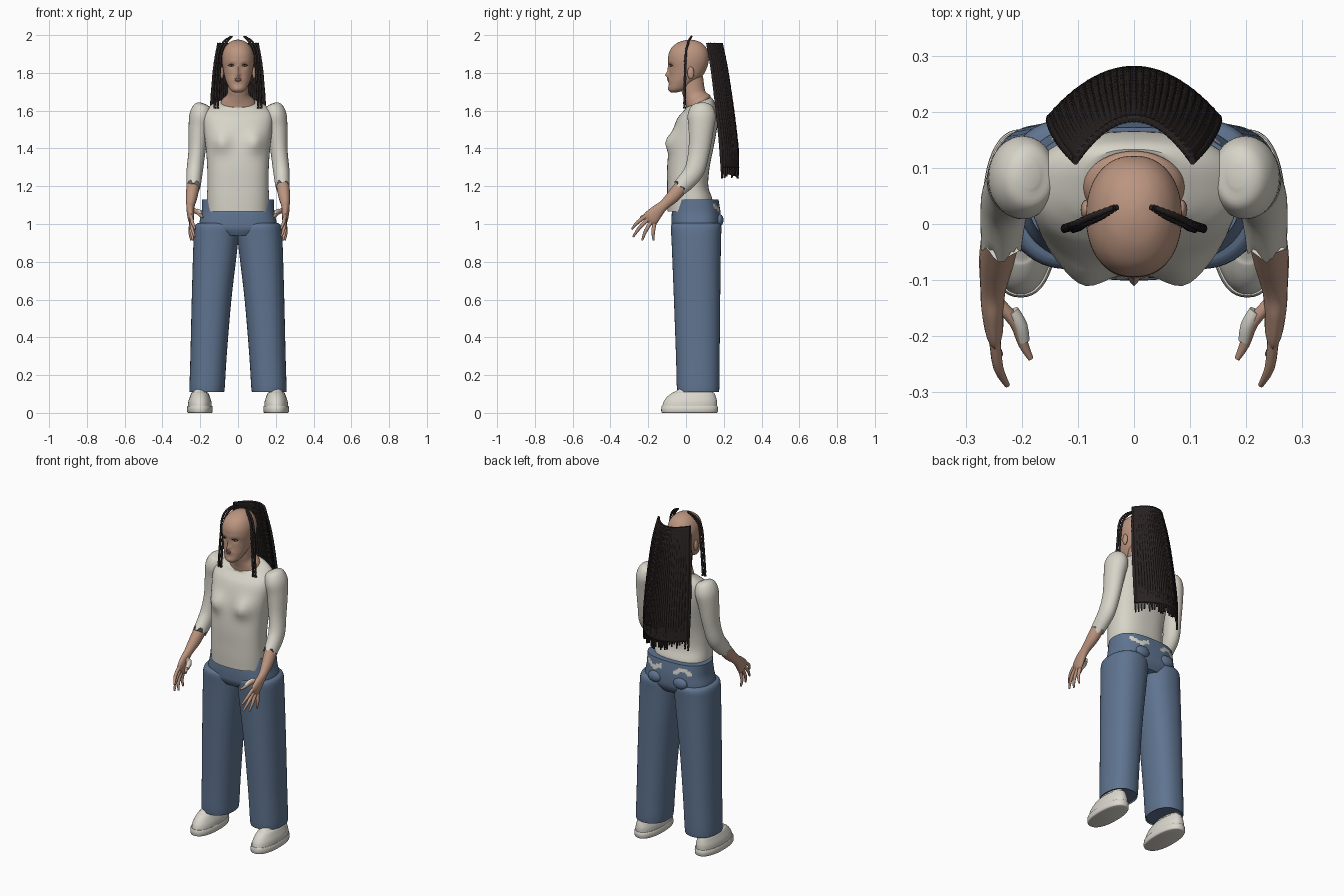
import bpy, bmesh, math, random
from mathutils import Vector

random.seed(4)
if "Cube" in bpy.data.objects:
    bpy.data.objects.remove(bpy.data.objects["Cube"])


def material(name, rgb):
    m = bpy.data.materials.new(name)
    m.use_nodes = True
    m.diffuse_color = (*rgb, 1)
    m.node_tree.nodes["Principled BSDF"].inputs["Base Color"].default_value = (*rgb, 1)
    return m


SKIN = material("skin", (0.50, 0.30, 0.215))
SHIRT = material("off_white_cloth", (0.68, 0.66, 0.58))
DENIM = material("blue_denim", (0.115, 0.175, 0.28))
SHOE = material("shoe_white", (0.70, 0.68, 0.61))
HAIR = material("dark_hair", (0.022, 0.016, 0.016))
LIP = material("lips", (0.36, 0.17, 0.14))
EYE = material("eye_white", (0.6, 0.57, 0.52))
made = []


def spline(keys, steps):
    """Catmull-Rom interpolation of equal-length tuples."""
    out = []
    for i in range(len(keys) - 1):
        a, b, c, d = (keys[max(0, min(len(keys) - 1, i + k))] for k in (-1, 0, 1, 2))
        for s in range(steps):
            t = s / steps
            out.append([q + 0.5 * t * (r - p + t * (2*p - 5*q + 4*r - w + t * (3*(q - r) + w - p)))
                        for p, q, r, w in zip(a, b, c, d)])
    return out + [list(keys[-1])]


def skin_rings(name, rings, mat, closed=True):
    """Bridge rows of points into one surface, capped when closed."""
    bm = bmesh.new()
    rows = [[bm.verts.new(p) for p in ring] for ring in rings]
    n = len(rows[0])
    for a, b in zip(rows, rows[1:]):
        for i in range(n if closed else n - 1):
            j = (i + 1) % n
            bm.faces.new((a[i], a[j], b[j], b[i]))
    if closed:
        bm.faces.new(rows[0])
        bm.faces.new(rows[-1])
    bmesh.ops.recalc_face_normals(bm, faces=bm.faces)
    mesh = bpy.data.meshes.new(name)
    bm.to_mesh(mesh)
    bm.free()
    mesh.materials.append(mat)
    obj = bpy.data.objects.new(name, mesh)
    bpy.context.collection.objects.link(obj)
    made.append(obj)
    return obj


def loft(name, keys, mat, cx=0, n=48, power=2.0, steps=4):
    """Stack rounded sections: height, x shift, half width, front y, back y, tilt."""
    rings = []
    for z, dx, rx, front, back, tilt in spline(keys, steps):
        cy, ry, ring = (front + back) / 2, (back - front) / 2, []
        for i in range(n):
            c, s = math.cos(math.tau * i / n), math.sin(math.tau * i / n)
            x = math.copysign(abs(c) ** (2 / power), c) * rx
            y = math.copysign(abs(s) ** (2 / power), s) * ry
            ring.append((cx + dx + x, cy + y, z + tilt * y))
        rings.append(ring)
    return skin_rings(name, rings, mat)


def tube(name, keys, mat, side=1, n=20, steps=5, jag=0, braid=0):
    """Sweep an oval along x, y, z, x radius, cross radius."""
    path, rings = spline(keys, steps), []
    for i, (x, y, z, a, b) in enumerate(path):
        lo, hi = path[max(i - 1, 0)], path[min(i + 1, len(path) - 1)]
        t = (Vector(hi[:3]) - Vector(lo[:3])).normalized()
        u = t.cross(Vector((1, 0, 0))).normalized()
        v = u.cross(t)
        w = 1 + braid * (-1) ** i
        ring = []
        for k in range(n):
            ang = math.tau * k / n
            p = Vector((x, y, z)) + v * a * w * math.cos(ang) + u * b * w * math.sin(ang)
            if jag and i == len(path) - 1:
                p += t * jag * (math.sin(ang * 5) + random.uniform(-0.5, 0.5))
            ring.append((p.x * side, p.y, p.z))
        rings.append(ring)
    return skin_rings(name, rings, mat)


def bumps(obj, items):
    """Push the front surface in or out around chosen spots."""
    for v in obj.data.vertices:
        if v.co.y < 0.0:
            x, z = v.co.x, v.co.z
            v.co.y += sum(d * math.exp(-((abs(x) - px) / sx) ** 2 - ((z - pz) / sz) ** 2)
                          for px, pz, sx, sz, d in items)


def blob(name, loc, size, mat):
    x, y, z = size
    keys = [(loc[2] + z * math.sin(a), 0, x * math.cos(a), loc[1] - y * math.cos(a),
             loc[1] + y * math.cos(a), 0) for a in (k * math.pi / 10 for k in range(-5, 6))]
    keys = [(k[0], 0, max(k[2], x * .02), k[3], k[4] + y * .02, 0) for k in keys]
    return loft(name, keys, mat, cx=loc[0], n=20, steps=1)


# Head, face and neck
head = loft("head", [
    (1.697, 0, .02, -.08, -.045, 0), (1.712, 0, .042, -.091, 0, 0), (1.75, 0, .061, -.09, .05, 0),
    (1.78, 0, .071, -.088, .085, 0), (1.82, 0, .079, -.088, .108, 0), (1.86, 0, .085, -.094, .12, 0),
    (1.90, 0, .083, -.092, .12, 0), (1.935, 0, .07, -.075, .106, 0), (1.96, 0, .048, -.043, .08, 0),
    (1.972, 0, .024, -.01, .05, 0), (1.976, 0, .003, .015, .025, 0)], SKIN, n=96, power=2.2)
bumps(head, [(0, 1.788, .012, .013, -.021), (0, 1.815, .008, .022, -.011), (.035, 1.838, .017, .012, .009),
             (0, 1.763, .024, .012, -.008), (0, 1.715, .022, .013, -.005), (.03, 1.857, .025, .008, -.003)])
blob("upper_lip", (0, -.094, 1.768), (.018, .006, .0045), LIP)
blob("lower_lip", (0, -.093, 1.760), (.016, .006, .005), LIP)
loft("neck", [(1.59, 0, .10, .005, .125, .4), (1.65, 0, .088, .0, .130, .4), (1.68, 0, .062, -.012, .112, .2),
              (1.71, 0, .055, -.025, .10, 0), (1.78, 0, .054, -.03, .09, 0)], SKIN)

# Shirt body
torso = loft("shirt_body", [
    (1.065, 0, .163, -.098, .14, 0), (1.13, 0, .165, -.10, .14, 0), (1.20, 0, .162, -.10, .118, 0),
    (1.30, 0, .163, -.10, .125, 0), (1.40, 0, .170, -.09, .145, 0), (1.50, 0, .182, -.068, .163, 0),
    (1.56, 0, .186, -.045, .165, 0), (1.60, 0, .175, -.02, .16, .1), (1.63, 0, .135, -.006, .147, .3),
    (1.643, 0, .092, -.003, .133, .4)], SHIRT, n=72, power=2.5)
bumps(torso, [(.09, 1.435, .05, .05, -.035)])

# Hips with torn patches at the back
hips = loft("jeans_waist", [
    (.94, 0, .12, -.06, .16, 0), (.97, 0, .19, -.075, .178, 0), (1.0, 0, .205, -.078, .185, 0),
    (1.06, 0, .193, -.075, .183, 0), (1.13, 0, .19, -.06, .172, 0)], DENIM, n=96, power=2.6, steps=8)
hips.data.materials.append(SHIRT)
for f in hips.data.polygons:
    c = f.center
    if c.y > .08 and .045 < abs(c.x) < .15 and abs(c.z - 1.087 - .012 * math.sin(c.x * 50)) < .013:
        f.material_index = 1

for side, label in ((1, "left"), (-1, "right")):
    # Facial details
    blob(label + "_eye", (side * .035, -.078, 1.838), (.013, .006, .005), EYE)
    blob(label + "_iris", (side * .035, -.0825, 1.838), (.005, .003, .0045), HAIR)
    tube(label + "_eyelid", [(.02, -.083, 1.840, .002, .002), (.035, -.085, 1.845, .002, .002),
                             (.051, -.073, 1.839, .002, .002)], HAIR, side, n=8)
    blob(label + "_ear", (side * .085, .025, 1.80), (.010, .018, .033), SKIN)

    # Trouser leg
    loft(label + "_trouser_leg", [
        (.118, side * .164, .085, -.04, .168, 0), (.124, side * .164, .093, -.048, .176, 0),
        (.3, side * .156, .096, -.053, .178, 0), (.6, side * .140, .105, -.064, .181, 0),
        (.9, side * .118, .118, -.076, .185, 0), (.985, side * .113, .116, -.080, .187, 0),
        (1.005, side * .112, .10, -.065, .172, 0)], DENIM, power=2.3)
    blob(label + "_back_pocket", (side * .085, .176, 1.02), (.045, .022, .033), DENIM)

    # Shoe
    loft(label + "_sole", [(0, 0, .062, -.126, .162, 0), (.006, 0, .068, -.131, .168, 0),
                           (.034, 0, .067, -.130, .168, 0), (.037, 0, .062, -.125, .162, 0)],
         SHOE, cx=side * .202, power=2.3, steps=2)
    loft(label + "_shoe_upper", [(.034, 0, .063, -.126, .164, 0), (.06, 0, .061, -.118, .164, 0),
                                 (.085, 0, .053, -.10, .158, 0), (.105, 0, .045, -.075, .15, 0),
                                 (.112, 0, .038, -.06, .14, 0), (.15, 0, .037, -.0, .13, 0)],
         SHOE, cx=side * .202, power=2.2)

    # Sleeve with ragged cuff, then bare forearm and hand
    tube(label + "_sleeve", [
        (.183, .085, 1.638, .015, .02), (.187, .085, 1.624, .045, .055), (.197, .083, 1.575, .060, .074),
        (.208, .08, 1.5, .054, .066), (.218, .068, 1.38, .045, .056), (.23, .04, 1.275, .043, .052),
        (.236, -.028, 1.195, .037, .044)], SHIRT, side, n=40, jag=.014)
    tube(label + "_forearm_and_palm", [
        (.234, .0, 1.23, .035, .038), (.244, -.06, 1.155, .032, .036), (.251, -.115, 1.102, .023, .027),
        (.252, -.15, 1.07, .020, .034), (.249, -.185, 1.032, .016, .042), (.246, -.202, 1.014, .008, .034)],
         SKIN, side)
    tips = {"index": (.226, -.287, .972), "middle": (.230, -.280, .932),
            "ring": (.238, -.232, .914), "little": (.248, -.172, .914)}
    for i, (finger, tip) in enumerate(tips.items()):
        off = (.03 - .02 * i) * .7
        base = Vector((.248, -.188 - off, 1.024 + off))
        mid = base.lerp(Vector(tip), .55) + Vector((.006, -.004, .004))
        tube(f"{label}_{finger}_finger", [(*base, .010, .011), (*mid, .009, .0095),
                                          (*tip, .005, .005)], SKIN, side, n=12, steps=3)
    tube(label + "_thumb", [(.243, -.14, 1.075, .012, .014), (.212, -.175, 1.062, .011, .013),
                            (.197, -.215, 1.045, .009, .010), (.184, -.24, 1.035, .005, .006)],
         SKIN, side, n=12, steps=3)
    tube(label + "_thumb_scrap", [(.217, -.155, 1.068, .012, .014), (.203, -.18, 1.06, .013, .015),
                                  (.197, -.208, 1.048, .011, .012)], SHIRT, side, n=12, steps=2)

    # Loose braids beside the face
    for k, dx in enumerate((0, .016)):
        tube(f"{label}_front_braid_{k + 1}", [
            (.03 + dx / 3, .03, 1.993, .004, .005), (.058 + dx, .014, 1.966, .006, .006),
            (.088 + dx, 0, 1.91, .006, .006), (.098 + dx, -.005, 1.79, .006, .007),
            (.108 + dx, -.008, 1.612, .006, .007)], HAIR, side, n=10, steps=9, braid=.15)


# Long hair at the back: a curved sheet carrying rows of braids
def hair_line(u, end):
    drop = u * u
    return [(.104 * u, .188 - .075 * drop, 1.958), (.126 * u, .215 - .077 * drop, 1.82),
            (.142 * u, .247 - .082 * drop, 1.6), (.149 * u, .270 - .085 * drop, 1.4),
            (.148 * u, .276 - .085 * drop, end)]


COUNT = 27
lines = [hair_line(2 * i / (COUNT - 1) - 1, 1.30) for i in range(COUNT)]
sheet = skin_rings("hair_sheet", [spline(line, 5) for line in lines], HAIR, closed=False)
thick = sheet.modifiers.new("thickness", "SOLIDIFY")
thick.thickness, thick.offset = .012, 0
for i in range(COUNT):
    line = hair_line(2 * i / (COUNT - 1) - 1, random.uniform(1.24, 1.29))
    radii = (.006, .007, .0078, .008, .0045)
    tube(f"back_braid_{i + 1}", [(*p, r, r * 1.2) for p, r in zip(line, radii)],
         HAIR, n=10, steps=10, braid=.05)

# Smooth shading with sharp seams
bpy.ops.object.select_all(action="DESELECT")
for obj in made:
    obj.select_set(True)
bpy.context.view_layer.objects.active = made[0]
bpy.ops.object.shade_smooth_by_angle(angle=math.radians(45))
